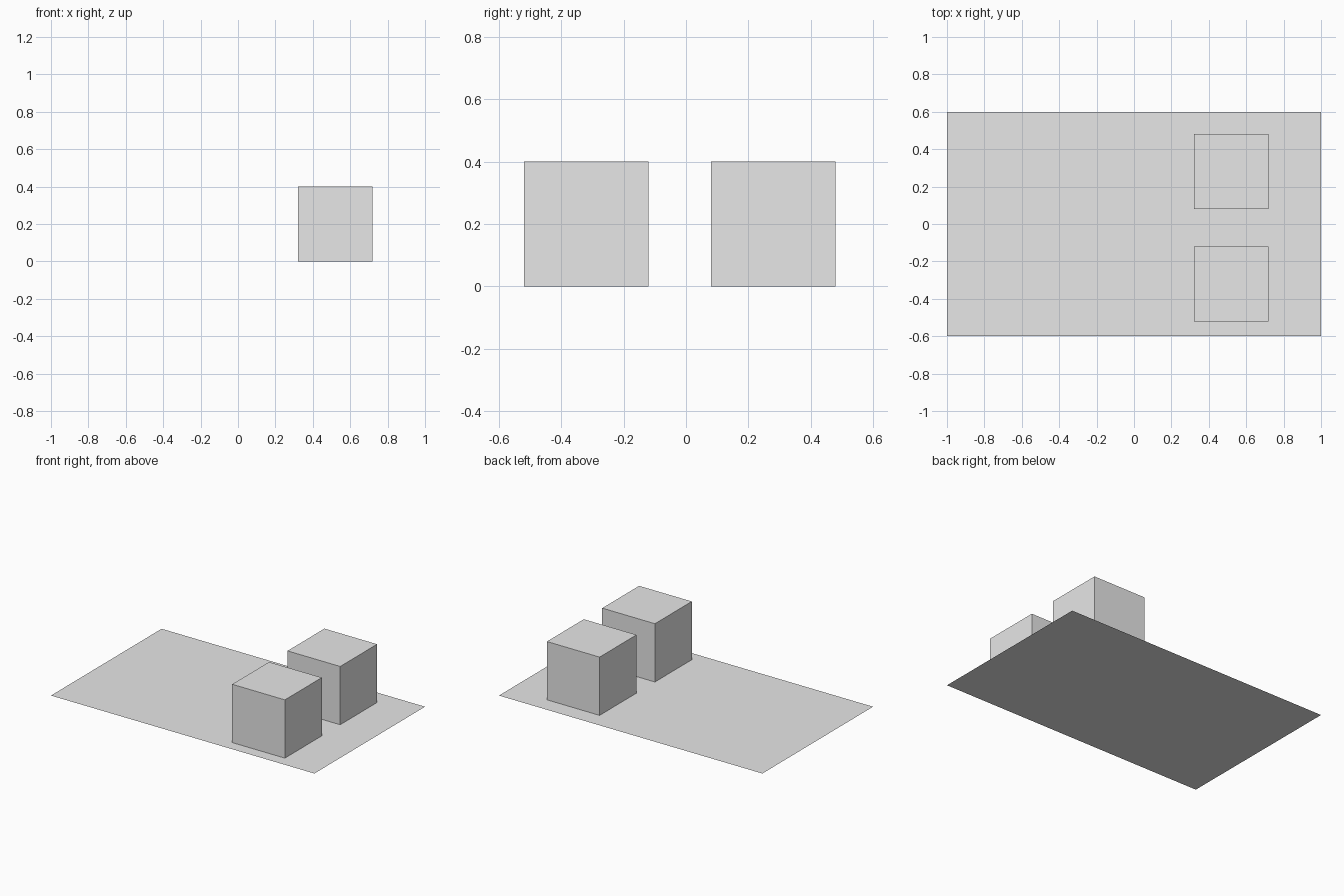
import bpy

# Remove the default object
default = bpy.data.objects.get("Cube")
if default:
    bpy.data.objects.remove(default, do_unlink=True)

# Single light grey material
grey = bpy.data.materials.new("light_grey")
grey.use_nodes = True
colour = (0.8, 0.8, 0.8, 1.0)
grey.diffuse_color = colour
grey.node_tree.nodes["Principled BSDF"].inputs["Base Color"].default_value = colour


def finish(name):
    obj = bpy.context.object
    obj.name = name
    obj.data.materials.clear()
    obj.data.materials.append(grey)
    return obj


# Flat rectangular ground sheet
bpy.ops.mesh.primitive_plane_add(size=2, location=(0, 0, 0))
sheet = finish("ground_sheet")
for vert in sheet.data.vertices:
    vert.co.y *= 0.6

# Two equal boxes standing on the sheet
size = 0.4
for name, y in (("front_box", -0.32), ("back_box", 0.28)):
    bpy.ops.mesh.primitive_cube_add(size=size, location=(0.52, y, size / 2))
    finish(name)
